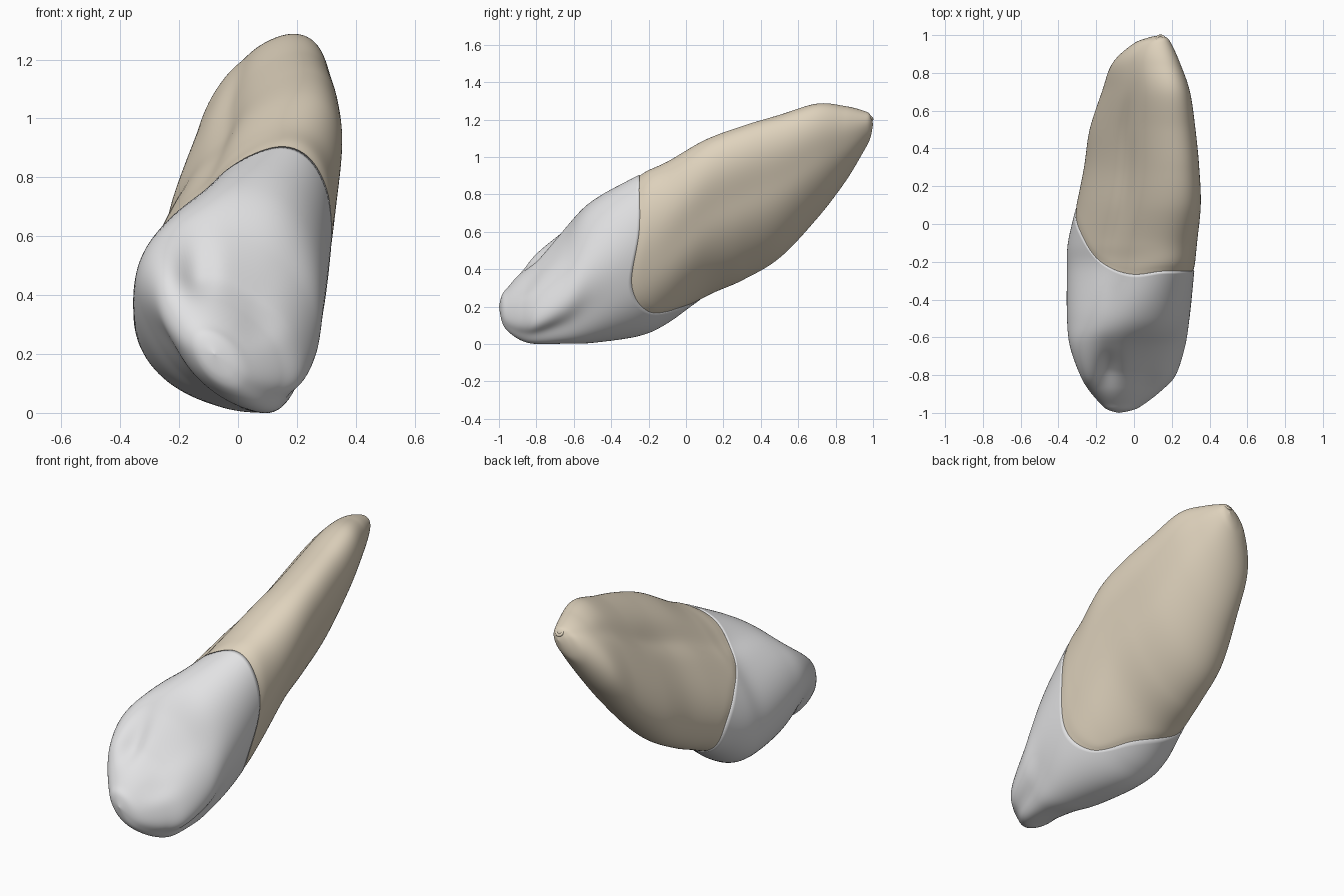
import bpy, bmesh, math
from mathutils import Vector

if "Cube" in bpy.data.objects:
    bpy.data.objects.remove(bpy.data.objects["Cube"])

# Cross-sections along the tooth: y, x left, x right, z low, z high, skew low, skew high
SECTIONS = [
    (-1.00, -.08, -.08, .200, .200, -.50, -.45),
    (-.983, -.14, .00, .115, .265, -.50, -.45),
    (-.95, -.18, .06, .065, .310, -.52, -.45),
    (-.88, -.24, .15, .016, .410, -.55, -.45),
    (-.80, -.285, .225, -.004, .500, -.56, -.45),
    (-.65, -.34, .275, .000, .630, -.42, -.25),
    (-.50, -.355, .297, .006, .765, -.18, .12),
    (-.25, -.355, .32, .043, .905, .12, .50),
    (-.10, -.35, .335, .110, .975, .28, .56),
    (.10, -.305, .355, .250, 1.09, .45, .60),
    (.30, -.265, .347, .340, 1.165, .50, .61),
    (.50, -.235, .327, .460, 1.225, .50, .60),
    (.70, -.17, .297, .670, 1.285, .50, .57),
    (.85, -.115, .245, .865, 1.272, .45, .52),
    (.95, -.01, .20, 1.03, 1.247, .40, .40),
    (.985, .07, .175, 1.10, 1.225, .40, .40),
    (1.00, .14, .14, 1.175, 1.175, .40, .40),
]
# Gum line: y of the crown edge every 30 degrees around the tooth
GUM = [-.25, -.25, -.25, -.265, -.20, -.04, .07, .09, .07, -.02, -.20, -.29]
# Dents (negative) and ridges on the sloping crown face: x, z, size x, size z, height
RELIEF = [(.0, .42, .17, .17, -.035), (-.14, .50, .06, .11, -.035), (.08, .27, .10, .08, -.025),
          (-.27, .46, .07, .12, .015), (.15, .66, .12, .14, .010)]
SEGS = 112
LAST = len(SECTIONS) - 1


def cubic(a, b, c, d, t):
    return b + .5 * t * (c - a + t * (2 * a - 5 * b + 4 * c - d + t * (3 * (b - c) + d - a)))


def section(s):
    s = min(max(s, 0), LAST)
    i = min(int(s), LAST - 1)
    rows = [SECTIONS[min(max(k, 0), LAST)] for k in range(i - 1, i + 3)]
    return [cubic(*v, s - i) for v in zip(*rows)]


def bell(v, width):
    return math.exp(-(v / width) ** 2)


def ramp(v):
    v = max(0, min(1, v))
    return v * v * (3 - 2 * v)


def gum_station(a):
    """Station along the tooth where the gum line crosses angle a."""
    f = a / (2 * math.pi) * 12
    i = int(f)
    y = cubic(*[GUM[(i + k) % 12] for k in (-1, 0, 1, 2)], f - i)
    lo, hi = 3.0, 12.0
    for _ in range(24):
        mid = (lo + hi) / 2
        lo, hi = (mid, hi) if section(mid)[0] < y else (lo, mid)
    return lo


def around(a, degrees, width):
    return bell((a - math.radians(degrees) + math.pi) % (2 * math.pi) - math.pi, width)


def surface(s, a, scale=1.0):
    y, xl, xr, zb, zt, low, high = section(s)
    up = (1 + math.sin(a)) / 2
    phi = math.asin(low + (high - low) * up)
    # long grooves on both flat sides of the root, slimmer lower corners on the crown
    root = bell(y - .3, .5)
    r = scale * (1 - root * (.12 * around(a, 108, .2) + .07 * around(a, 122, .5)
                             + .06 * around(a, -25, .3))
                 - .14 * bell(y + .72, .25) * around(a, -28, .38)
                 - .07 * bell(y + .78, .2) * around(a, 212, .4))
    x = (xl + xr) / 2 + (xr - xl) / 2 * r * math.cos(a)
    z = (zb + zt) / 2 + (zt - zb) / 2 * r * math.sin(a + phi)
    # modelled relief on the sloping front of the crown
    facing = ramp(math.sin(a + phi) * 1.3 + .1) * ramp((-.25 - y) / .2) * ramp((y + 1) / .2)
    h = facing * sum(d * bell(x - px, sx) * bell(z - pz, sz) for px, pz, sx, sz, d in RELIEF)
    return Vector((x, y - .7 * h, z + .7 * h))


def material(name, rgb):
    m = bpy.data.materials.new(name)
    m.diffuse_color = (*rgb, 1)
    m.use_nodes = True
    m.node_tree.nodes["Principled BSDF"].inputs["Base Color"].default_value = m.diffuse_color
    return m


def shell(name, mat, rows, point):
    bm = bmesh.new()
    angles = [2 * math.pi * j / SEGS for j in range(SEGS)]
    gums = [gum_station(a) for a in angles]
    grid = [[bm.verts.new(point(i / rows, a, g)) for a, g in zip(angles, gums)]
            for i in range(rows + 1)]
    for i in range(rows):
        for j in range(SEGS):
            k = (j + 1) % SEGS
            bm.faces.new((grid[i][j], grid[i + 1][j], grid[i + 1][k], grid[i][k]))
    bmesh.ops.remove_doubles(bm, verts=bm.verts, dist=1e-5)
    me = bpy.data.meshes.new(name)
    bm.to_mesh(me)
    bm.free()
    me.materials.append(mat)
    for p in me.polygons:
        p.use_smooth = True
    ob = bpy.data.objects.new(name, me)
    bpy.context.collection.objects.link(ob)
    return ob


enamel = material("enamel_grey", (.76, .76, .77))
dentine = material("root_beige", (.74, .65, .51))

# Crown: from the biting edge to the gum line, with a small rolled-in lip
CROWN_ROWS = 90


def crown_point(t, a, g):
    if t > 1 - .5 / CROWN_ROWS:
        return surface(g, a, .98)
    return surface(g * t * CROWN_ROWS / (CROWN_ROWS - 1), a)


shell("crown", enamel, CROWN_ROWS, crown_point)


# Root: starts just under the crown lip and runs to the apex
def root_point(t, a, g):
    return surface(g - .06 + (LAST - g + .06) * t, a, 1 - .018 * bell(t, .02))


shell("root", dentine, 100, root_point)

# Tiny opening at the root apex
bpy.ops.mesh.primitive_torus_add(major_segments=20, minor_segments=8, major_radius=.018,
                                 minor_radius=.008, location=(.14, .982, 1.215),
                                 rotation=(math.radians(-45), 0, 0))
ring = bpy.context.object
ring.name = "apex_opening"
ring.data.materials.append(dentine)
bpy.ops.object.shade_smooth()
